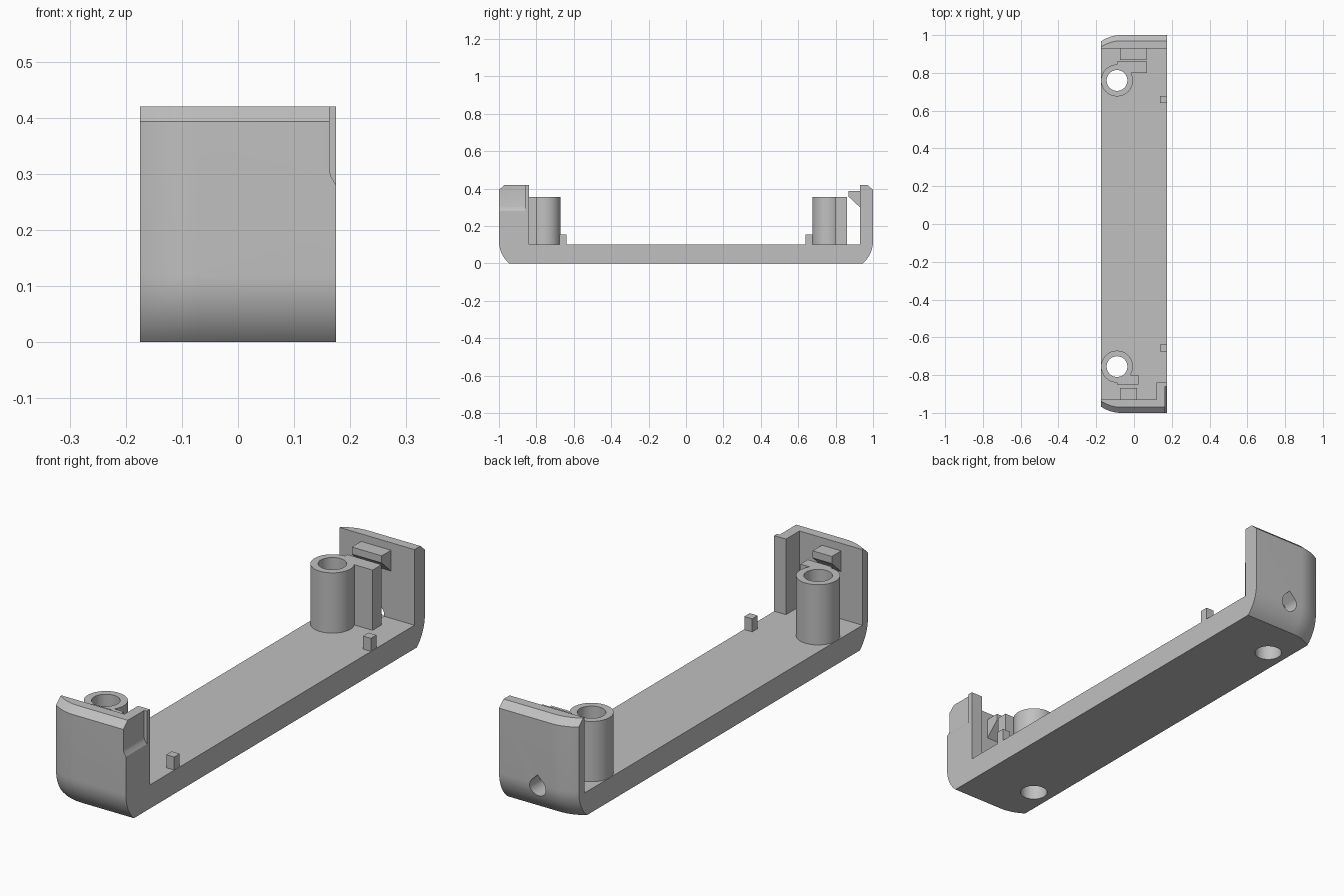
import bpy, bmesh, math
from mathutils import Vector

cube = bpy.data.objects.get("Cube")
if cube:
    bpy.data.objects.remove(cube, do_unlink=True)

grey = bpy.data.materials.new("matte_grey")
grey.use_nodes = True
grey.diffuse_color = (0.53, 0.53, 0.53, 1)
grey.node_tree.nodes["Principled BSDF"].inputs["Base Color"].default_value = (0.53, 0.53, 0.53, 1)

FLOOR, TOP, HALF = 0.1, 0.42, 0.175


def loft(name, rings):
    """Closed solid through rings of equal point count."""
    bm = bmesh.new()
    loops = [[bm.verts.new(p) for p in ring] for ring in rings]
    n = len(loops[0])
    for a, b in zip(loops, loops[1:]):
        for i in range(n):
            j = (i + 1) % n
            bm.faces.new((a[i], a[j], b[j], b[i]))
    bm.faces.new(loops[0])
    bm.faces.new(loops[-1])
    bmesh.ops.recalc_face_normals(bm, faces=bm.faces)
    mesh = bpy.data.meshes.new(name)
    bm.to_mesh(mesh)
    bm.free()
    mesh.materials.append(grey)
    obj = bpy.data.objects.new(name, mesh)
    bpy.context.collection.objects.link(obj)
    return obj


def extrude(name, profile, axis, lo, hi):
    """Extrude a 2D profile along an axis (remaining axes in order)."""
    rings = []
    for t in (lo, hi):
        ring = []
        for p in profile:
            c = list(p)
            c.insert("xyz".index(axis), t)
            ring.append(Vector(c))
        rings.append(ring)
    return loft(name, rings)


def box(name, x, y, z):
    return extrude(name, [(x[0], y[0]), (x[1], y[0]), (x[1], y[1]), (x[0], y[1])], "z", *z)


def circle(cx, cy, r, n=48):
    return [(cx + r * math.cos(math.tau * i / n), cy + r * math.sin(math.tau * i / n)) for i in range(n)]


def cut(obj, cutters):
    bpy.context.view_layer.objects.active = obj
    for c in cutters:
        mod = obj.modifiers.new("cut", "BOOLEAN")
        mod.operation, mod.solver, mod.object = "DIFFERENCE", "EXACT", c
        bpy.ops.object.modifier_apply(modifier=mod.name)


# Tray: U-shaped side profile, outer ends easing inwards towards the -x edge
def side_profile(inset):
    radius, sweep, steps = 0.158, math.radians(49), 10
    half = [(0.93, FLOOR), (0.93, TOP), (0.97 - inset, TOP), (1 - inset, 0.393)]
    for i in range(steps + 1):
        a = sweep * i / steps
        half.append((1 - inset - radius * (1 - math.cos(a)), 0.12 * (1 - math.sin(a) / math.sin(sweep))))
    return half + [(-y, z) for y, z in reversed(half)]


rings = []
steps = 10
for i in range(steps + 1):
    t = 1 - i / steps
    x = -0.07 - 0.105 * t
    rings.append([Vector((x, y, z)) for y, z in side_profile(0.033 * t * t)])
rings.append([Vector((HALF, y, z)) for y, z in side_profile(0)])
tray = loft("tray", rings)
post = box("corner_post", (0.12, HALF), (-0.95, -0.84), (0.05, TOP))

# Cutters: screw holes, end-wall teardrop hole, corner notch
screws = [extrude("screw_cutter", circle(-0.09, y, 0.055), "z", -0.2, 0.6) for y in (0.76, -0.755)]
drop = [(-0.005 + 0.038 * math.cos(a), 0.105 + 0.038 * math.sin(a))
        for a in (math.radians(135 + 270 * i / 30) for i in range(31))]
drop.append((-0.005, 0.159))
teardrop = extrude("teardrop_cutter", drop, "y", 0.9, 1.1)
notch = extrude("notch_cutter", [(0.163, 0.6), (0.163, 0.305), (0.166, 0.295), (0.175, 0.28),
                                 (0.181, 0.27), (0.3, 0.27), (0.3, 0.6)], "y", -1.1, -0.86)
cut(tray, screws + [teardrop, notch])
cut(post, [notch])
parts = [tray, post]

# Each end: screw boss, rib, snap hook and locating tab
for end, s, cy, rib_x, rib_y, hook_x, tab_y in (
        ("back", 1, 0.76, 0.07, (0.80, 0.86), 0.065, (0.64, 0.677)),
        ("front", -1, -0.755, 0.025, (-0.85, -0.80), 0.015, (-0.675, -0.638))):
    boss = extrude(end + "_screw_boss", circle(-0.09, cy, 0.0845), "z", 0.05, 0.355)
    rib = box(end + "_rib", (-0.09, rib_x), rib_y, (0.05, 0.355))
    cut(boss, screws)
    cut(rib, screws)
    hook = extrude(end + "_snap_hook", [(s * 0.868, 0.388), (s * 0.945, 0.388), (s * 0.945, 0.285),
                                        (s * 0.93, 0.30), (s * 0.868, 0.358)], "x", -0.075, hook_x)
    tab = box(end + "_locating_tab", (0.137, 0.174), tab_y, (0.05, 0.155))
    parts += [boss, rib, hook, tab]

for c in screws + [teardrop, notch]:
    bpy.data.objects.remove(c, do_unlink=True)

# Smooth curved faces, keep edges crisp
for obj in bpy.context.selected_objects:
    obj.select_set(False)
for obj in parts:
    obj.select_set(True)
bpy.context.view_layer.objects.active = tray
bpy.ops.object.shade_smooth_by_angle(angle=math.radians(25))
